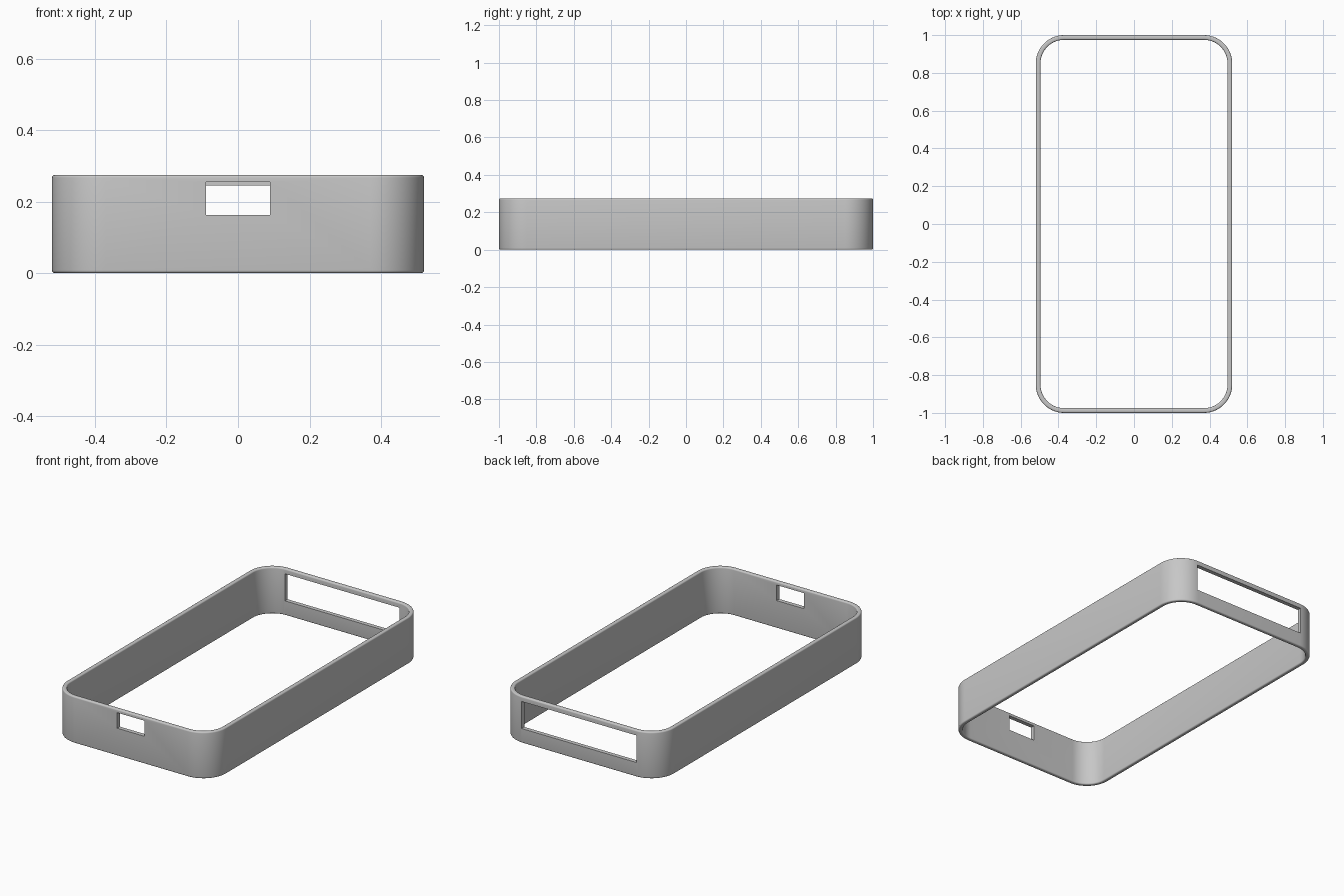
import bpy, bmesh, math

if "Cube" in bpy.data.objects:
    bpy.data.objects.remove(bpy.data.objects["Cube"])

HALF_X, HALF_Y, HEIGHT = 0.52, 1.0, 0.275
WALL, CORNER, FILLET = 0.025, 0.15, 0.008

grey = bpy.data.materials.new("light grey")
grey.diffuse_color = (0.57, 0.57, 0.57, 1)
grey.use_nodes = True
grey.node_tree.nodes["Principled BSDF"].inputs["Base Color"].default_value = grey.diffuse_color


def outline(inset, steps=14):
    """Rounded rectangle, moved inwards by inset."""
    r = CORNER - inset
    pts = []
    for q, (sx, sy) in enumerate([(1, 1), (-1, 1), (-1, -1), (1, -1)]):
        for i in range(steps + 1):
            a = math.pi / 2 * (q + i / steps)
            pts.append((sx * (HALF_X - CORNER) + r * math.cos(a),
                        sy * (HALF_Y - CORNER) + r * math.sin(a)))
    return pts


def wall_section(steps=4):
    """Wall cross-section as (inset, z) with filleted edges."""
    centres = [(FILLET, FILLET, 180), (WALL - FILLET, FILLET, 270),
               (WALL - FILLET, HEIGHT - FILLET, 0), (FILLET, HEIGHT - FILLET, 90)]
    return [(cx + FILLET * math.cos(math.radians(a + 90 * i / steps)),
             cz + FILLET * math.sin(math.radians(a + 90 * i / steps)))
            for cx, cz, a in centres for i in range(steps + 1)]


# Bumper frame: wall section swept around the rounded outline
bm = bmesh.new()
rings = [[bm.verts.new((x, y, z)) for x, y in outline(d)] for d, z in wall_section()]
for k, ring in enumerate(rings):
    nxt = rings[(k + 1) % len(rings)]
    for i in range(len(ring)):
        j = (i + 1) % len(ring)
        bm.faces.new((ring[i], ring[j], nxt[j], nxt[i]))
bmesh.ops.recalc_face_normals(bm, faces=bm.faces)
mesh = bpy.data.meshes.new("bumper_frame")
bm.to_mesh(mesh)
bm.free()
frame = bpy.data.objects.new("bumper_frame", mesh)
bpy.context.collection.objects.link(frame)
mesh.materials.append(grey)


def cut_opening(name, half_width, y, z0, z1):
    bpy.ops.mesh.primitive_cube_add(size=1, location=(0, y, (z0 + z1) / 2))
    cutter = bpy.context.object
    cutter.name = name
    cutter.scale = (2 * half_width, 0.2, z1 - z0)
    cutter.data.materials.append(grey)
    mod = frame.modifiers.new(name, 'BOOLEAN')
    mod.operation, mod.solver, mod.object = 'DIFFERENCE', 'EXACT', cutter
    bpy.context.view_layer.objects.active = frame
    bpy.ops.object.modifier_apply(modifier=name)
    bpy.data.objects.remove(cutter)


# Small front port and wide back opening
cut_opening("front_port_cutter", 0.09, -1.0, 0.163, 0.255)
cut_opening("back_opening_cutter", 0.375, 1.0, 0.085, 0.245)

bpy.ops.object.select_all(action='DESELECT')
frame.select_set(True)
bpy.context.view_layer.objects.active = frame
bpy.ops.object.shade_smooth_by_angle(angle=math.radians(30))
